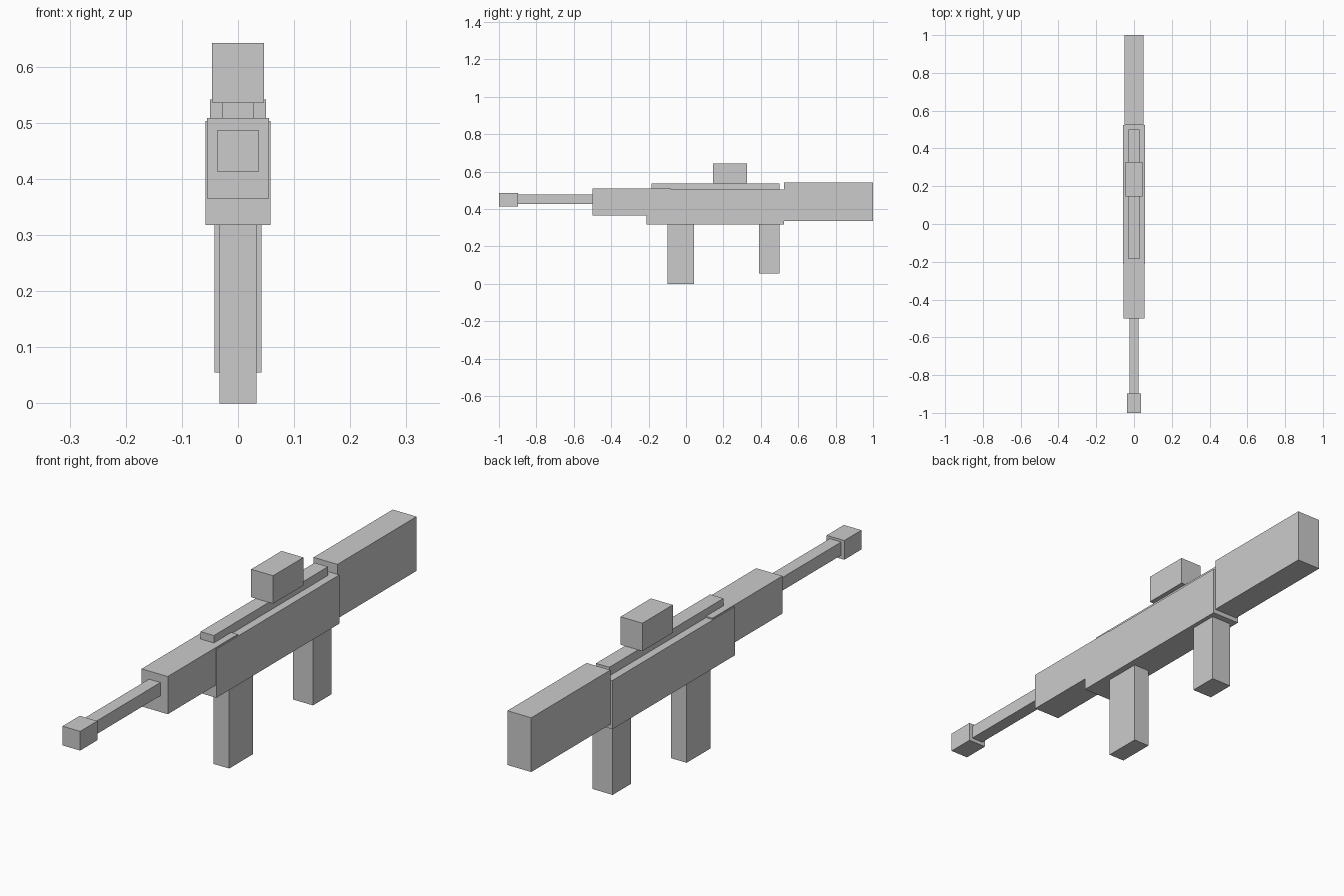
import bpy
from mathutils import Matrix, Vector
import bmesh

if "Cube" in bpy.data.objects:
    bpy.data.objects.remove(bpy.data.objects["Cube"], do_unlink=True)

COLOUR = (0.6, 0.6, 0.6, 1)
grey = bpy.data.materials.new("plain grey")
grey.use_nodes = True
grey.diffuse_color = COLOUR
grey.node_tree.nodes["Principled BSDF"].inputs["Base Color"].default_value = COLOUR


def box(name, half_width, y_range, z_range):
    """Flat-sided block centred on x = 0."""
    (y0, y1), (z0, z1) = y_range, z_range
    size = Vector((2 * half_width, y1 - y0, z1 - z0))
    bm = bmesh.new()
    bmesh.ops.create_cube(bm, size=1, matrix=Matrix.Diagonal(size).to_4x4())
    mesh = bpy.data.meshes.new(name)
    bm.to_mesh(mesh)
    bm.free()
    mesh.materials.append(grey)
    obj = bpy.data.objects.new(name, mesh)
    obj.location = (0, (y0 + y1) / 2, (z0 + z1) / 2)
    bpy.context.collection.objects.link(obj)
    return obj


# Barrel group
box("muzzle", 0.037, (-1, -0.897), (0.413, 0.486))
box("barrel", 0.024, (-0.91, -0.49), (0.427, 0.477))
box("handguard", 0.055, (-0.5, -0.08), (0.365, 0.508))

# Body and stock
box("receiver", 0.058, (-0.212, 0.525), (0.318, 0.503))
box("stock", 0.05, (0.525, 1), (0.335, 0.541))

# Top rail and sight
box("rail", 0.028, (-0.185, 0.5), (0.495, 0.536))
box("sight", 0.046, (0.145, 0.327), (0.536, 0.642))

# Parts hanging below the body
box("magazine", 0.033, (-0.1, 0.043), (0, 0.325))
box("grip", 0.042, (0.39, 0.5), (0.055, 0.325))
